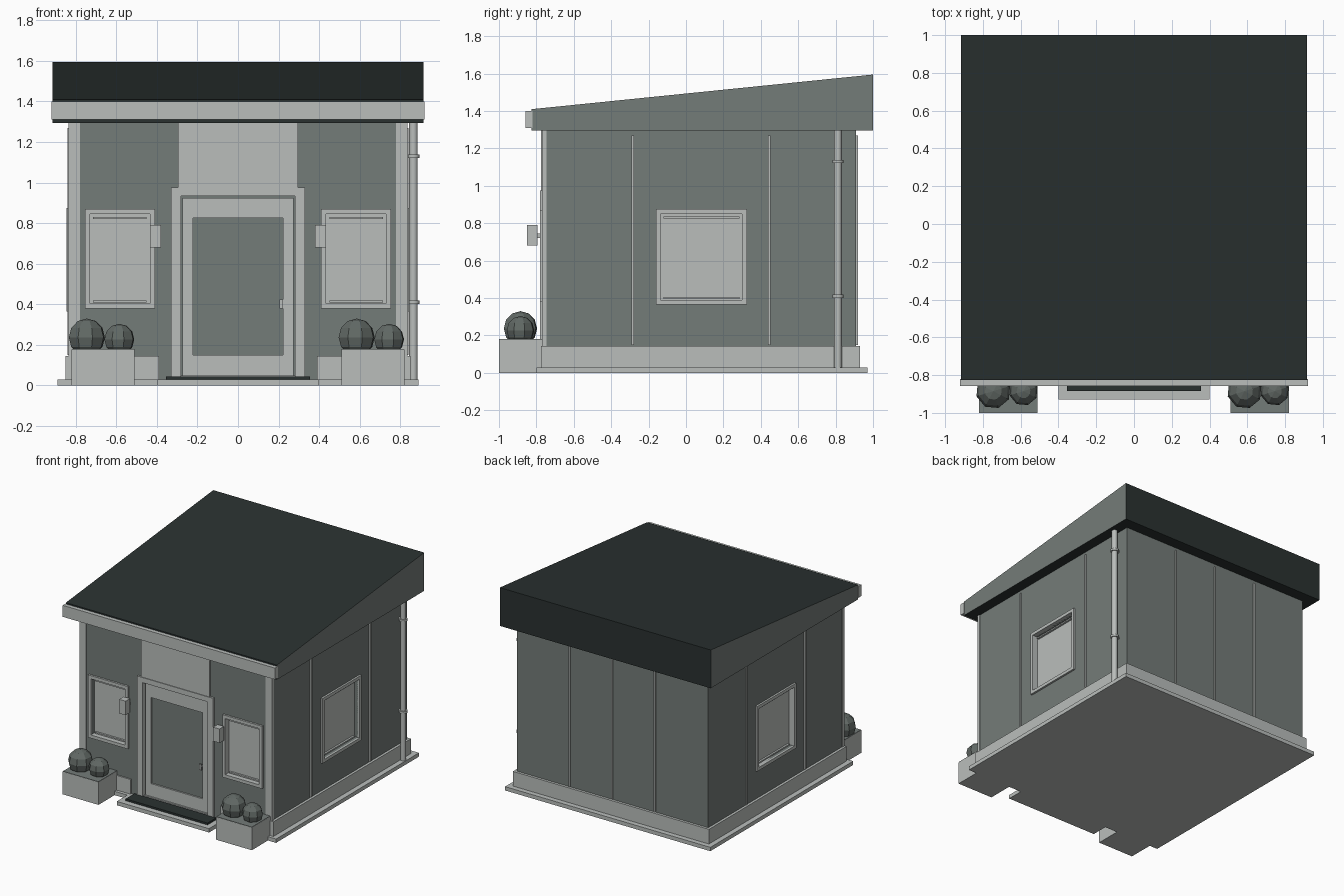
import bpy, bmesh, math
from mathutils import Matrix

if "Cube" in bpy.data.objects:
    bpy.data.objects.remove(bpy.data.objects["Cube"])


def material(name, color):
    m = bpy.data.materials.new(name)
    m.diffuse_color = (*color, 1)
    m.use_nodes = True
    m.node_tree.nodes["Principled BSDF"].inputs["Base Color"].default_value = m.diffuse_color
    return m


LIGHT = material("pale trim", (0.49, 0.515, 0.50))
WALL = material("grey cladding", (0.175, 0.2, 0.19))
ROOF = material("dark roofing", (0.023, 0.031, 0.030))
BUSH = material("bush grey", (0.12, 0.14, 0.13))


def finish(name, bm, mats):
    bmesh.ops.recalc_face_normals(bm, faces=bm.faces)
    mesh = bpy.data.meshes.new(name)
    bm.to_mesh(mesh)
    bm.free()
    for m in mats:
        mesh.materials.append(m)
    ob = bpy.data.objects.new(name, mesh)
    bpy.context.collection.objects.link(ob)
    return ob


def boxes(name, spans, mat, turn=None):
    """One object from boxes given as (x0, x1, y0, y1, z0, z1)."""
    bm = bmesh.new()
    for x0, x1, y0, y1, z0, z1 in spans:
        mtx = Matrix.Translation(((x0 + x1) / 2, (y0 + y1) / 2, (z0 + z1) / 2))
        mtx = mtx @ Matrix.Diagonal((x1 - x0, y1 - y0, z1 - z0, 1))
        bmesh.ops.create_cube(bm, size=1, matrix=mtx)
    if turn:
        bm.transform(turn)
    return finish(name, bm, [mat])


def ring(x0, x1, z0, z1, w, y0, y1):
    """Four bars of a rectangular frame of bar width w."""
    return [(x0, x0 + w, y0, y1, z0, z1), (x1 - w, x1, y0, y1, z0, z1),
            (x0 + w, x1 - w, y0, y1, z0, z0 + w), (x0 + w, x1 - w, y0, y1, z1 - w, z1)]


def window(name, x0, x1, z0, z1, face, turn=None):
    """Frame, recessed pane and rails, facing -y with the wall face at y = face."""
    boxes(name + "_frame", ring(x0, x1, z0, z1, 0.025, face - 0.015, face + 0.045), LIGHT, turn)
    boxes(name + "_pane", [(x0 + .02, x1 - .02, face + 0.03, face + 0.04, z0 + .02, z1 - .02)], LIGHT, turn)
    boxes(name + "_rails", [(x0 + .04, x1 - .04, face + 0.015, face + 0.03, z1 - 0.05, z1 - 0.04),
                            (x0 + .04, x1 - .04, face + 0.015, face + 0.03, z0 + 0.03, z0 + 0.04)], LIGHT, turn)


def cylinder(bm, x, y, z0, z1, r, n=12):
    bmesh.ops.create_cone(bm, cap_ends=True, segments=n, radius1=r, radius2=r, depth=z1 - z0,
                          matrix=Matrix.Translation((x, y, (z0 + z1) / 2)))


W, F, B, T = 0.83, -0.765, 0.91, 0.07      # wall half width, front, back, thickness
Z0, Z1 = 0.03, 1.30                        # wall bottom and top

# Ground slab, door step and mat
boxes("ground_slab", [(-0.89, 0.89, -0.80, 0.97, 0, 0.03)], LIGHT)
boxes("door_step", [(-0.40, 0.40, -0.93, -0.79, 0, 0.03)], LIGHT)
boxes("door_mat", [(-0.355, 0.355, -0.885, -0.775, 0.03, 0.045)], ROOF)

# Plinth, interrupted at the doorway
boxes("plinth", [(-0.85, -0.39, -0.775, -0.70, 0.03, 0.145), (0.39, 0.85, -0.775, -0.70, 0.03, 0.145),
                 (-0.85, -0.78, -0.70, 0.86, 0.03, 0.145), (0.78, 0.85, -0.70, 0.86, 0.03, 0.145),
                 (-0.85, 0.85, 0.86, 0.93, 0.03, 0.145)], LIGHT)

# Front wall with door and two window openings
front = [(-0.29, 0.29, F, F + T, 0.95, Z1)]
for s in (-1, 1):
    def side(a, b, z0, z1):
        x0, x1 = sorted((s * a, s * b))
        return (x0, x1, F, F + T, z0, z1)
    front += [side(0.29, 0.43, Z0, Z1), side(0.73, W, Z0, Z1),
              side(0.43, 0.73, Z0, 0.40), side(0.43, 0.73, 0.85, Z1)]
boxes("front_wall", front, WALL)
boxes("back_wall", [(-W, W, B - T, B, Z0, Z1)], WALL)

# Side walls with a window opening each
for name, s in (("left", -1), ("right", 1)):
    x0, x1 = sorted((s * W, s * (W - T)))
    boxes(name + "_wall", [(x0, x1, F + T, -0.14, Z0, Z1), (x0, x1, 0.30, B - T, Z0, Z1),
                           (x0, x1, -0.14, 0.30, Z0, 0.39), (x0, x1, -0.14, 0.30, 0.85, Z1)], WALL)
    turn = Matrix.Rotation(s * math.pi / 2, 4, 'Z')
    a, b = sorted((s * -0.16, s * 0.325))
    window(name + "_window", a, b, 0.365, 0.875, -W, turn)
    # Cladding battens
    x0, x1 = sorted((s * (W - 0.01), s * (W + 0.01)))
    boxes(name + "_battens", [(x0, x1, y - 0.006, y + 0.006, 0.15, 1.27) for y in (-0.285, 0.445)], LIGHT)
    # Corner trim
    x0, x1 = sorted((s * 0.78, s * (W + 0.005)))
    boxes(name + "_corner_trim", [(x0, x1, F - 0.006, F + 0.02, 0.14, Z1)], LIGHT)
    # Front window
    a, b = sorted((s * 0.41, s * 0.755))
    window(name + "_front_window", a, b, 0.38, 0.87, F)
    # Wall lamp on a short stem
    a, b = sorted((s * 0.38, s * 0.435))
    boxes(name + "_wall_lamp", [(a, b, -0.85, -0.795, 0.68, 0.79),
                                (s * 0.41 - .012, s * 0.41 + .012, -0.80, F, 0.722, 0.746)], LIGHT)

boxes("back_battens", [(x - 0.006, x + 0.006, B - 0.01, B + 0.01, 0.15, 1.27)
                       for x in (-0.37, 0, 0.37)], LIGHT)

# Door surround, leaf, glazing and handle
boxes("door_frame", [(-0.33, -0.28, -0.78, -0.69, 0.03, 0.975), (0.28, 0.33, -0.78, -0.69, 0.03, 0.975),
                     (-0.28, 0.28, -0.78, -0.69, 0.935, 0.975)], LIGHT)
boxes("door_leaf", ring(-0.273, 0.273, 0.05, 0.925, 0.05, -0.757, -0.715) +
      [(-0.223, 0.223, -0.757, -0.715, 0.10, 0.15), (-0.223, 0.223, -0.757, -0.715, 0.825, 0.875)], LIGHT)
boxes("door_glass", [(-0.224, 0.224, -0.745, -0.725, 0.149, 0.826)], WALL)
boxes("door_threshold", [(-0.28, 0.28, -0.765, -0.70, 0.03, 0.048)], LIGHT)
boxes("door_handle", [(0.205, 0.222, -0.775, -0.765, 0.38, 0.425),
                      (0.21, 0.217, -0.768, -0.74, 0.395, 0.41)], LIGHT)
boxes("panel_above_door", [(-0.297, 0.297, F - 0.01, F + 0.01, 0.975, Z1)], LIGHT)

# Sloping roof: wedge profile, side faces in wall grey
bm = bmesh.new()
profile = [(-0.825, 1.295), (1.0, 1.295), (1.0, 1.595), (-0.825, 1.41)]
ends = [[bm.verts.new((x, y, z)) for y, z in profile] for x in (-0.915, 0.915)]
for e in ends:
    bm.faces.new(e).material_index = 1
for i in range(4):
    j = (i + 1) % 4
    bm.faces.new((ends[0][i], ends[0][j], ends[1][j], ends[1][i]))
finish("roof", bm, [ROOF, WALL])
boxes("front_fascia", [(-0.92, 0.92, -0.857, -0.82, 1.31, 1.40)], LIGHT)

# Downpipe with brackets
bm = bmesh.new()
cylinder(bm, 0.865, 0.812, 0.03, 1.30, 0.021)
for z in (0.41, 1.13):
    cylinder(bm, 0.865, 0.812, z - 0.009, z + 0.009, 0.03)
pipe = finish("downpipe", bm, [LIGHT])
for p in pipe.data.polygons:
    p.use_smooth = abs(p.normal.z) < 0.5
boxes("pipe_brackets", [(0.82, 0.865, 0.80, 0.824, z - .008, z + .008) for z in (0.41, 1.13)], LIGHT)

# Planters with soil and faceted bushes
for name, cx in (("left", -0.665), ("right", 0.665)):
    boxes(name + "_planter", [(cx - 0.155, cx + 0.155, -1.0, -0.77, 0, 0.178)], LIGHT)
    boxes(name + "_planter_soil", [(cx - 0.154, cx + 0.154, -0.999, -0.771, 0.177, 0.181)], WALL)
    bm = bmesh.new()
    for dx, r, z in ((-0.08, 0.093, 0.237), (0.08, 0.077, 0.227)):
        bmesh.ops.create_uvsphere(bm, u_segments=8, v_segments=6, radius=r,
                                  matrix=Matrix.Translation((cx + dx, -0.885, z))
                                  @ Matrix.Rotation(0.3, 4, 'Z'))
    finish(name + "_bushes", bm, [BUSH])
